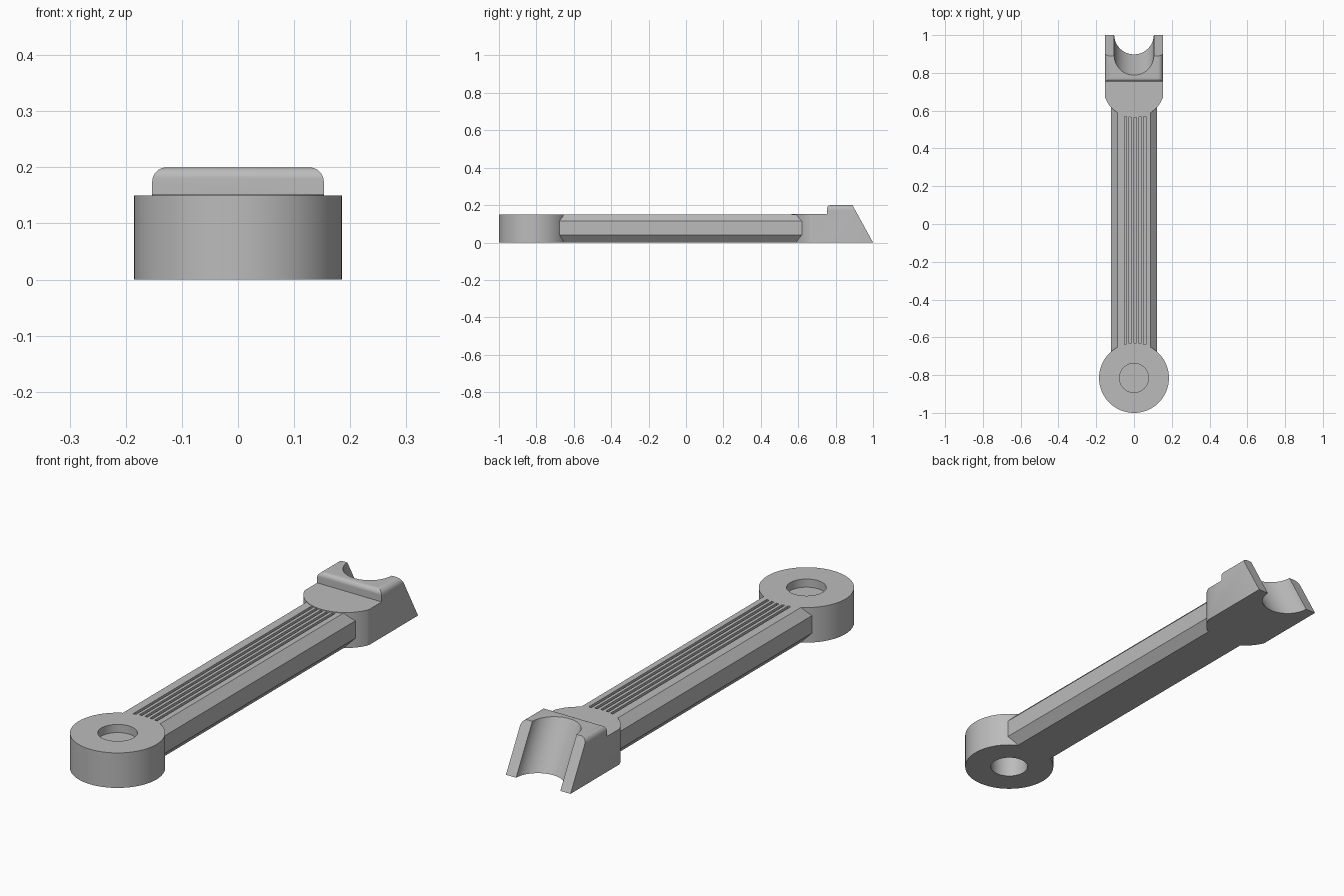
import bpy, bmesh
from math import cos, sin, pi, radians

cube = bpy.data.objects.get("Cube")
if cube:
    bpy.data.objects.remove(cube, do_unlink=True)

grey = bpy.data.materials.new("plain grey")
grey.use_nodes = True
COLOUR = (0.5, 0.5, 0.5, 1)
grey.diffuse_color = COLOUR
grey.node_tree.nodes["Principled BSDF"].inputs["Base Color"].default_value = COLOUR


def along_x(a, b, t):
    return (t, a, b)


def along_y(a, b, t):
    return (a, t, b)


def along_z(a, b, t):
    return (a, b, t)


def arc(cx, cy, r, start, end, n):
    angles = [radians(start + (end - start) * i / n) for i in range(n + 1)]
    return [(cx + r * cos(t), cy + r * sin(t)) for t in angles]


def disc(cy, r, n=64):
    return arc(0, cy, r, 0, 360, n)[:-1]


def prism(name, pts, place, lo, hi):
    """Extrude a closed 2D outline between lo and hi."""
    bm = bmesh.new()
    rows = [[bm.verts.new(place(a, b, t)) for a, b in pts] for t in (lo, hi)]
    for row in rows:
        bm.faces.new(row)
    for i in range(len(pts)):
        j = (i + 1) % len(pts)
        bm.faces.new((rows[0][i], rows[0][j], rows[1][j], rows[1][i]))
    bmesh.ops.recalc_face_normals(bm, faces=bm.faces)
    mesh = bpy.data.meshes.new(name)
    bm.to_mesh(mesh)
    bm.free()
    mesh.materials.append(grey)
    ob = bpy.data.objects.new(name, mesh)
    bpy.context.collection.objects.link(ob)
    return ob


def carve(ob, tool, operation="DIFFERENCE"):
    """Apply a boolean and discard the tool."""
    mod = ob.modifiers.new("carve", "BOOLEAN")
    mod.operation, mod.object, mod.solver = operation, tool, "EXACT"
    bpy.ops.object.select_all(action="DESELECT")
    bpy.context.view_layer.objects.active = ob
    ob.select_set(True)
    bpy.ops.object.modifier_apply(modifier=mod.name)
    bpy.data.objects.remove(tool, do_unlink=True)


RING_Y, RING_R = -0.815, 0.185
HEAD_Y, HEAD_R, HALF = 0.728, 0.164, 0.153

# Pivot ring with a recessed web closing the hole
ring = prism("pivot_ring", disc(RING_Y, RING_R), along_z, 0, 0.15)
for lo, hi in ((-0.1, 0.1), (0.115, 0.3)):
    carve(ring, prism("cutter", disc(RING_Y, 0.077), along_z, lo, hi))

# Chamfered beam, trimmed to the round ends
right = [(0.088, 0), (0.123, 0.04), (0.123, 0.115), (0.088, 0.15)]
section = right + [(-x, z) for x, z in reversed(right)]
beam = prism("beam", section, along_y, -0.75, 0.68)
carve(beam, prism("cutter", disc(RING_Y, RING_R), along_z, -0.1, 0.3))
carve(beam, prism("cutter", disc(HEAD_Y, HEAD_R), along_z, -0.1, 0.3))

# Five narrow slots along the top of the beam
for i in range(5):
    x = 0.006 + (i - 2) * 0.0255
    slot = [(x - 0.006, -0.637), (x + 0.006, -0.637), (x + 0.006, 0.568), (x - 0.006, 0.568)]
    carve(beam, prism("cutter", slot, along_z, 0.132, 0.3))

# Head: side profile shaped by its plan and its rounded front section
side = [(0.5, 0), (1.0, 0), (0.89, 0.2)] + arc(0.774, 0.18, 0.02, 90, 180, 8)
side += [(0.754, 0.152), (0.5, 0.152)]
head = prism("fork_head", side, along_x, -0.3, 0.3)
plan = [(HALF, 1.2), (-HALF, 1.2)] + arc(0, HEAD_Y, HEAD_R, 201, 339, 32)
carve(head, prism("cutter", plan, along_z, -0.1, 0.3), "INTERSECT")
shoulder = arc(HALF - 0.026, 0.174, 0.026, 0, 90, 8)
front = [(HALF, -0.1)] + shoulder
front += [(-x, z) for x, z in reversed(front)]
carve(head, prism("cutter", front, along_y, 0.3, 1.3), "INTERSECT")


# Slanted half-round notch following the sloping end
def slanted(a, b, t):
    return (a, b - 0.55 * t, t)


carve(head, prism("cutter", disc(1.003, 0.105), slanted, -0.1, 0.3))

# Smooth the curved walls and keep the edges crisp
bpy.ops.object.select_all(action="DESELECT")
for ob in (ring, beam, head):
    ob.select_set(True)
bpy.context.view_layer.objects.active = head
bpy.ops.object.shade_smooth_by_angle(angle=radians(28))
